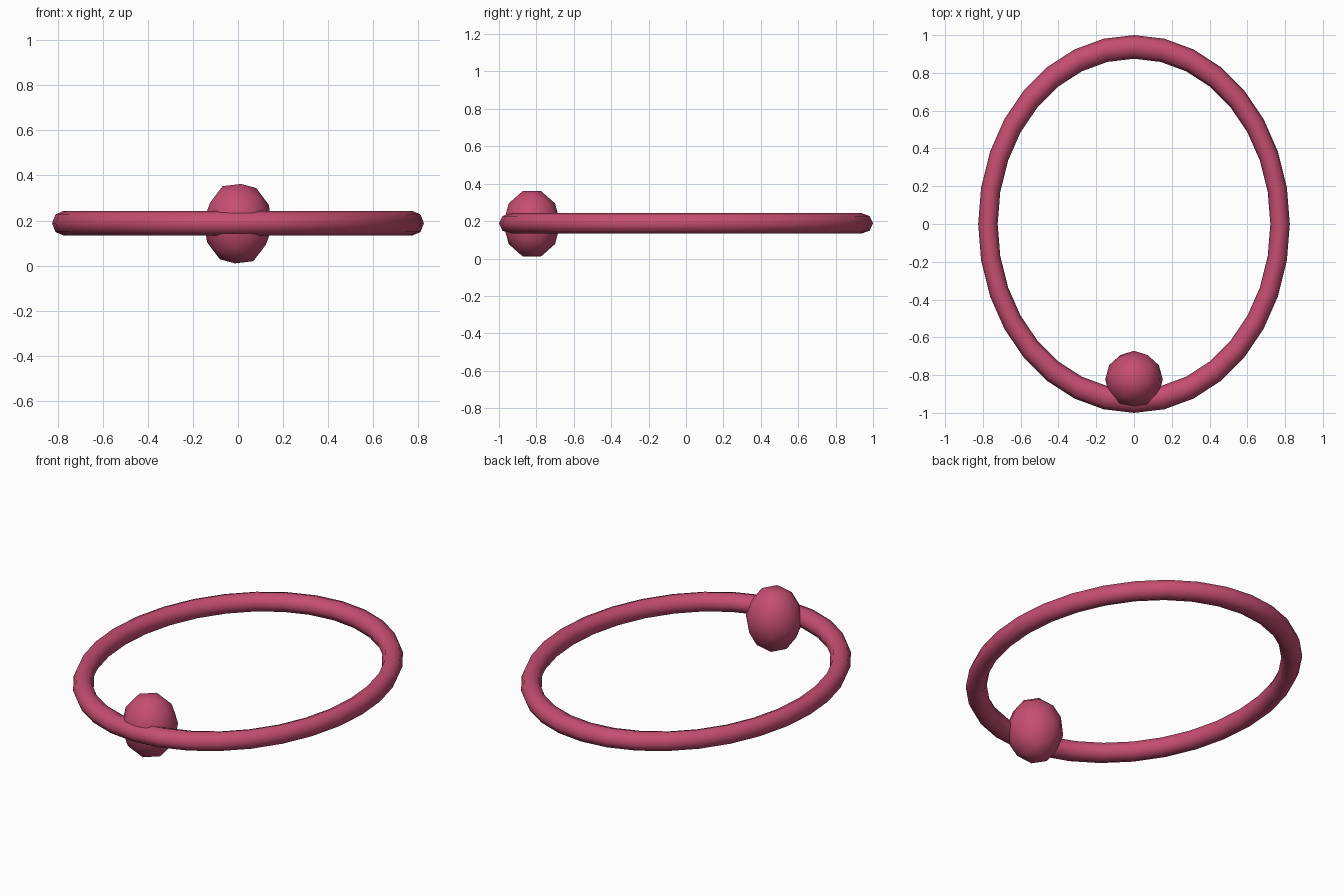
import bpy
import math
from mathutils import Matrix

if "Cube" in bpy.data.objects:
    bpy.data.objects.remove(bpy.data.objects["Cube"])

pink = bpy.data.materials.new("rose_pink")
pink.diffuse_color = (0.56, 0.075, 0.165, 1.0)
pink.use_nodes = True
pink.node_tree.nodes["Principled BSDF"].inputs["Base Color"].default_value = pink.diffuse_color


def finish(name, matrix):
    """Name the active part, bake its transform, colour and smooth it."""
    part = bpy.context.object
    part.name = name
    part.data.transform(matrix)
    part.data.materials.append(pink)
    part.data.shade_smooth()
    return part


# Oval hoop: a round tube stretched along y
bpy.ops.mesh.primitive_torus_add(major_radius=0.9375, minor_radius=0.0625,
                                 major_segments=32, minor_segments=8)
finish("hoop", Matrix.Translation((0, 0, 0.188))
       @ Matrix.Diagonal((0.825, 1.0, 0.88, 1.0)))

# Egg-shaped bead at the front, slightly taller than wide
bpy.ops.mesh.primitive_ico_sphere_add(subdivisions=2, radius=1.0)
finish("bead", Matrix.Translation((0, -0.824, 0.186))
       @ Matrix.Diagonal((0.153, 0.153, 0.186, 1.0))
       @ Matrix.Rotation(math.radians(31.717), 4, 'Y'))
